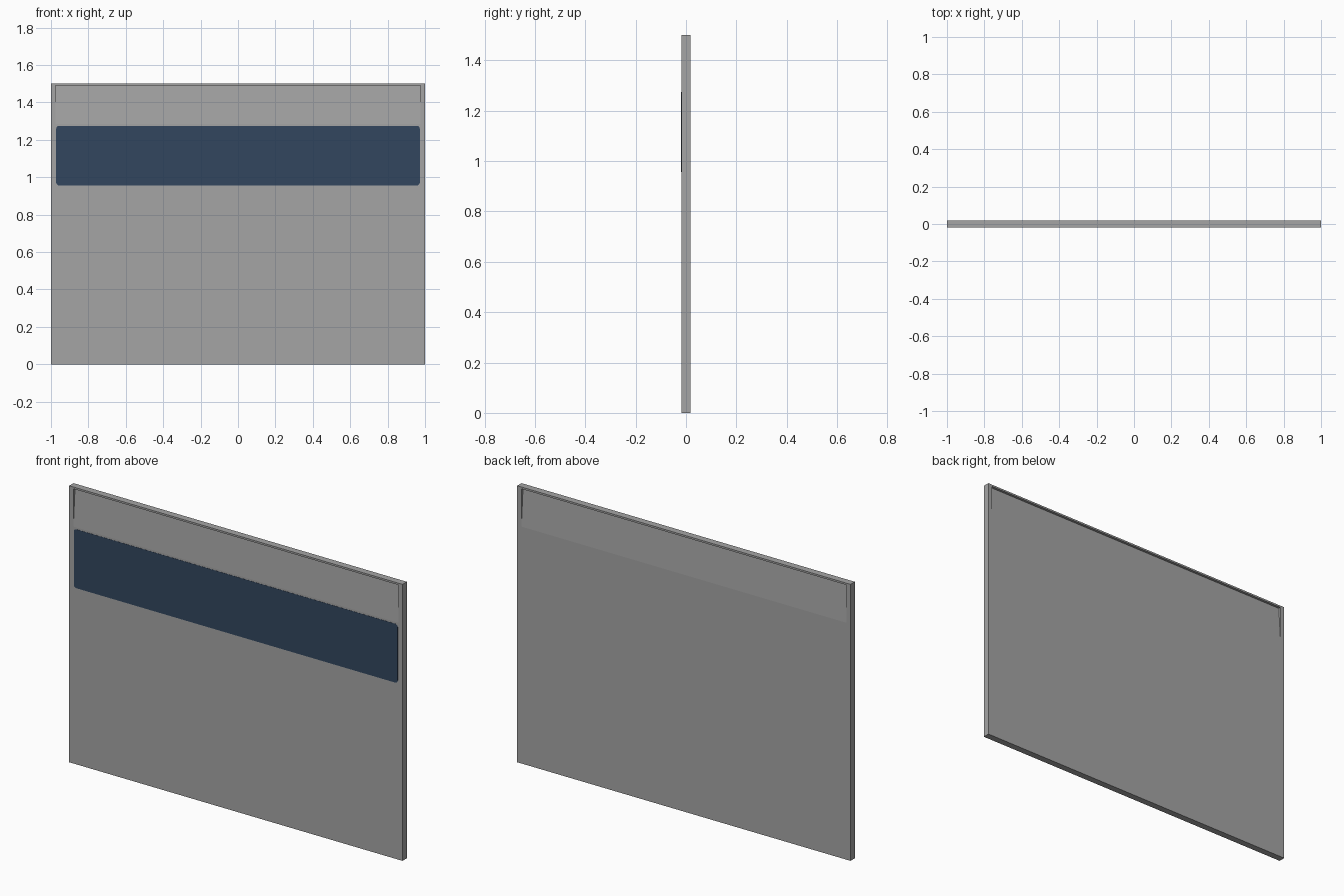
import bpy, bmesh, math

if "Cube" in bpy.data.objects:
    bpy.data.objects.remove(bpy.data.objects["Cube"])

T = 0.0185          # half thickness of the board
POCKET = 0.014      # depth of the window recess on each side


def material(name, rgb):
    m = bpy.data.materials.new(name)
    m.diffuse_color = (*rgb, 1)
    m.use_nodes = True
    m.node_tree.nodes["Principled BSDF"].inputs["Base Color"].default_value = m.diffuse_color
    return m


def finish(bm, name, mat):
    bmesh.ops.recalc_face_normals(bm, faces=bm.faces[:])
    me = bpy.data.meshes.new(name)
    bm.to_mesh(me)
    bm.free()
    me.materials.append(mat)
    ob = bpy.data.objects.new(name, me)
    bpy.context.collection.objects.link(ob)
    return ob


grey = material("grey", (0.376, 0.376, 0.376))
navy = material("navy blue", (0.032, 0.061, 0.114))

# Board: a thin slab with a long recessed strip near the top, front and back
bm = bmesh.new()
bmesh.ops.create_cube(bm, size=1)
for v in bm.verts:
    v.co = (v.co.x * 2, v.co.y * 2 * T, (v.co.z + 0.5) * 1.5)
bm.normal_update()
for face in [f for f in bm.faces if abs(f.normal.y) > 0.9]:
    side = 1 if face.normal.y > 0 else -1
    for depth in (0, POCKET):
        bmesh.ops.inset_individual(bm, faces=[face], thickness=0.005)
        for v in face.verts:
            v.co.x = math.copysign(0.975, v.co.x)
            v.co.z = 1.49 if v.co.z > 1.2 else 1.285
            v.co.y = side * (T - depth)
finish(bm, "board", grey)

# Blue strip: thin plate with small rounded corners on the front
bm = bmesh.new()
x, z0, z1, r = 0.972, 0.956, 1.275, 0.015
ring = []
for sx, cz, start in ((1, z1 - r, 0), (-1, z1 - r, 90), (-1, z0 + r, 180), (1, z0 + r, 270)):
    for k in range(4):
        a = math.radians(start + 30 * k)
        ring.append(bm.verts.new((sx * (x - r) + r * math.cos(a), -T + 0.0005, cz + r * math.sin(a))))
base = bm.faces.new(ring)
top = bmesh.ops.extrude_face_region(bm, geom=[base])["geom"]
bmesh.ops.translate(bm, vec=(0, -0.0015, 0), verts=[g for g in top if isinstance(g, bmesh.types.BMVert)])
finish(bm, "blue_strip", navy)
